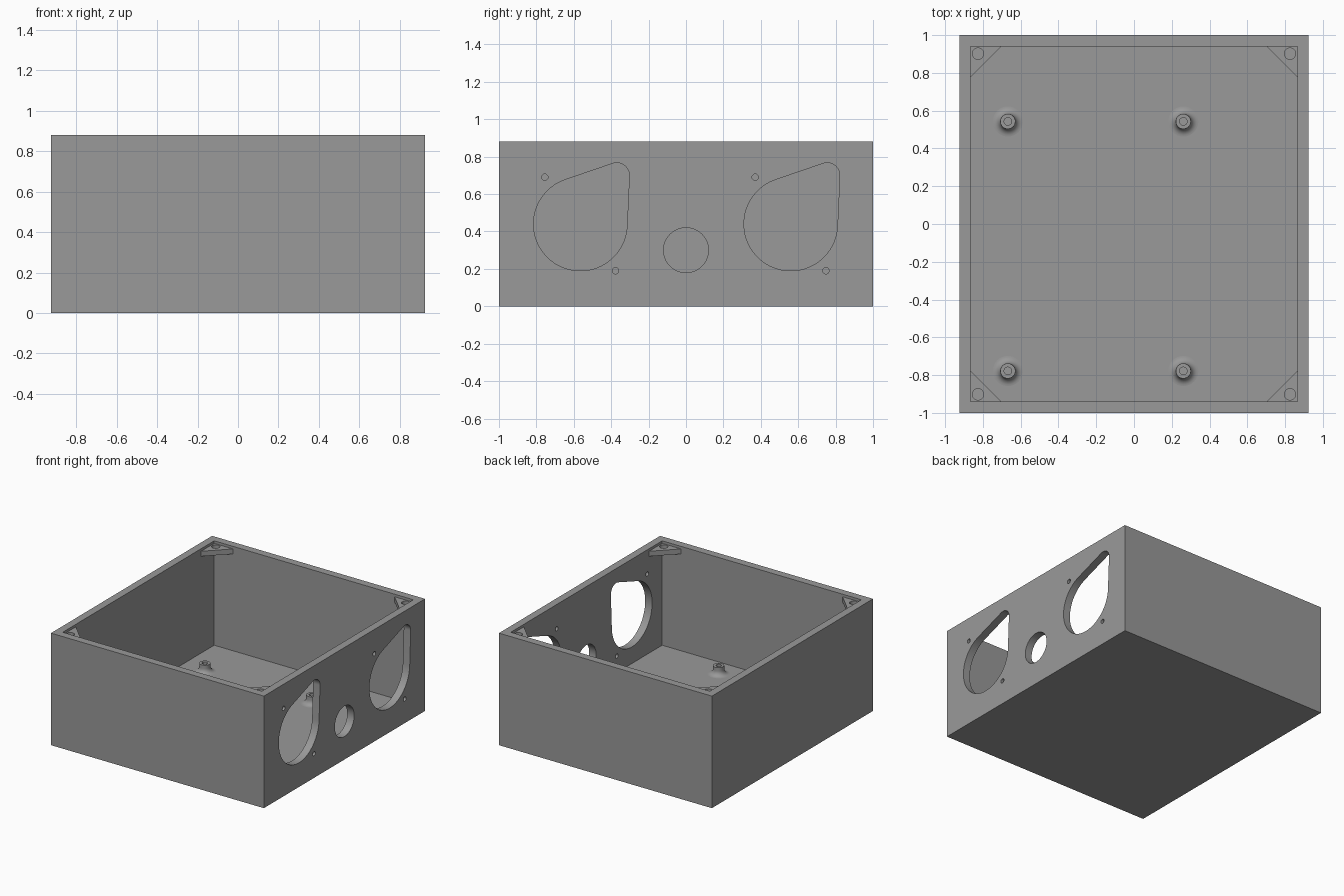
import bpy, bmesh, math
from mathutils import Vector

if "Cube" in bpy.data.objects:
    bpy.data.objects.remove(bpy.data.objects["Cube"])

W, D, H = 0.925, 1.0, 0.88        # half width, half depth, height
T = 0.06                          # wall and floor thickness
IW, ID = W - T, D - T             # inner half sizes

grey = bpy.data.materials.new("grey plastic")
grey.diffuse_color = (0.32, 0.32, 0.32, 1)
grey.use_nodes = True
grey.node_tree.nodes["Principled BSDF"].inputs["Base Color"].default_value = grey.diffuse_color


def make(name, bm):
    bmesh.ops.recalc_face_normals(bm, faces=bm.faces)
    me = bpy.data.meshes.new(name)
    bm.to_mesh(me)
    bm.free()
    me.materials.append(grey)
    ob = bpy.data.objects.new(name, me)
    bpy.context.collection.objects.link(ob)
    return ob


def prism(name, pts, offset):
    """Extrude a closed outline of 3D points along an offset."""
    bm = bmesh.new()
    face = bm.faces.new([bm.verts.new(p) for p in pts])
    out = bmesh.ops.extrude_face_region(bm, geom=[face])
    bmesh.ops.translate(bm, vec=Vector(offset),
                        verts=[g for g in out["geom"] if isinstance(g, bmesh.types.BMVert)])
    return make(name, bm)


def arc(cx, cy, r, a0, a1, n):
    return [(cx + r * math.cos(a0 + (a1 - a0) * i / n),
             cy + r * math.sin(a0 + (a1 - a0) * i / n)) for i in range(n + 1)]


def circle(cx, cy, r, n=32):
    return arc(cx, cy, r, 0, 2 * math.pi, n)[:-1]


def cut(ob, cutter):
    cutter.hide_render = True
    cutter.hide_set(True)
    mod = ob.modifiers.new("cut", 'BOOLEAN')
    mod.operation = 'DIFFERENCE'
    mod.solver = 'EXACT'
    mod.object = cutter
    bpy.context.view_layer.objects.active = ob
    bpy.ops.object.modifier_apply(modifier=mod.name)
    bpy.data.objects.remove(cutter)


def smooth(ob):
    bpy.ops.object.select_all(action='DESELECT')
    ob.select_set(True)
    bpy.context.view_layer.objects.active = ob
    bpy.ops.object.shade_smooth_by_angle(angle=math.radians(30))


def rect(w, d, z):
    return [(-w, -d, z), (w, -d, z), (w, d, z), (-w, d, z)]


# Open box
box = prism("box", rect(W, D, 0), (0, 0, H))
cut(box, prism("cavity", rect(IW, ID, T), (0, 0, H)))


def side_hole(outline):
    cut(box, prism("side_hole", [(W - 2 * T, y, z) for y, z in outline], (4 * T, 0, 0)))


def teardrop(y, z):
    """Outline wrapped around a large circle and a small one above it."""
    R, r, dy, dz = 0.25, 0.067, 0.195, 0.26
    axis = math.atan2(dz, dy)
    half = math.acos((R - r) / math.hypot(dy, dz))
    return (arc(y + dy, z + dz, r, axis - half, axis + half, 20)
            + arc(y, z, R, axis + half, axis - half + 2 * math.pi, 56))


# Openings in the right wall: two teardrops with screw holes, one round hole
for y in (-0.565, 0.56):
    side_hole(teardrop(y, 0.44))
    side_hole(circle(y - 0.19, 0.69, 0.017, 20))
    side_hole(circle(y + 0.188, 0.19, 0.017, 20))
side_hole(circle(0, 0.30, 0.12, 48))
smooth(box)

# Corner gussets with screw holes, just below the rim
TOP, THICK, LEG = 0.86, 0.04, 0.163
for sx in (-1, 1):
    for sy in (-1, 1):
        pts = [(sx * IW, sy * ID, TOP), (sx * (IW - LEG), sy * ID, TOP),
               (sx * IW, sy * (ID - LEG), TOP)]
        g = prism("corner_gusset", pts, (0, 0, -THICK))
        cut(g, prism("screw_hole", [(x, y, TOP - 0.1) for x, y in
                                    circle(sx * 0.826, sy * 0.902, 0.03, 24)], (0, 0, 0.2)))
        smooth(g)

# Standoffs: a lathed post with a flared foot and a blind hole
F = 0.04                          # flare radius
profile = [(0, T + 0.002), (0.02, T + 0.002), (0.02, 0.125), (0.04, 0.125)]
profile += [(0.04 + F - F * math.cos(a), T + F - F * math.sin(a))
            for a in (i * math.pi / 16 for i in range(9))]
N = 32
for x in (-0.668, 0.261):
    for y in (-0.778, 0.543):
        bm = bmesh.new()
        vs = [bm.verts.new((r, 0, z)) for r, z in profile]
        es = [bm.edges.new(p) for p in zip(vs, vs[1:])]
        bmesh.ops.spin(bm, geom=vs + es, cent=(0, 0, 0), axis=(0, 0, 1),
                       angle=2 * math.pi, steps=N)
        bmesh.ops.remove_doubles(bm, verts=bm.verts, dist=1e-5)
        post = make("standoff", bm)
        # Face outward: the rim of the post must point up
        top = max(post.data.polygons, key=lambda p: p.center.z)
        if top.normal.z < 0:
            post.data.flip_normals()
        post.location = (x, y, 0)
        smooth(post)
